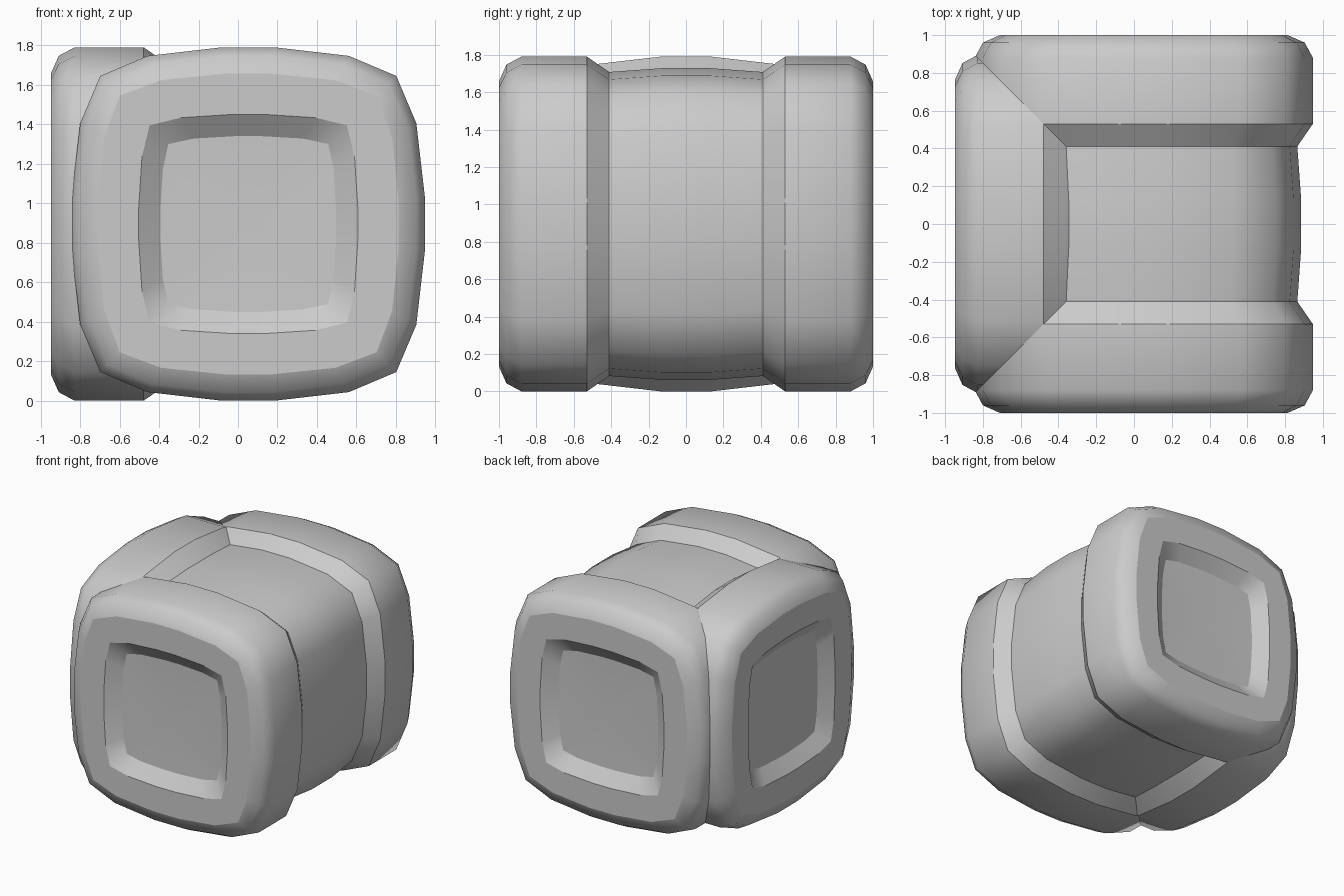
import bpy
import bmesh
from math import pi
from mathutils import Matrix

if "Cube" in bpy.data.objects:
    bpy.data.objects.remove(bpy.data.objects["Cube"], do_unlink=True)

grey = bpy.data.materials.new("plain grey")
grey.use_nodes = True
grey.diffuse_color = (0.6, 0.6, 0.6, 1)
grey.node_tree.nodes["Principled BSDF"].inputs["Base Color"].default_value = (0.6, 0.6, 0.6, 1)

CENTRE = Matrix.Translation((0.052, 0, 0.895))


def section(half, corner):
    """Rounded square outline: half width and corner position."""
    q = [(half, -0.15 * half), (half, 0.15 * half),
         (0.7 * half + 0.3 * corner, 0.68 * corner), (corner, corner),
         (0.68 * corner, 0.7 * half + 0.3 * corner)]
    pts = []
    for _ in range(4):
        pts += q
        q = [(-v, u) for u, v in q]
    return pts


def loft(name, rings, turn, apex=None):
    """Skin rings of (depth, half, corner, sharp) running along -y, then turn about z."""
    bm = bmesh.new()
    loops = []
    for depth, half, corner, _ in rings:
        loops.append([bm.verts.new((u, -depth, v)) for u, v in section(half, corner)])
    n = len(loops[0])
    for a, b in zip(loops, loops[1:]):
        for i in range(n):
            j = (i + 1) % n
            bm.faces.new((a[i], a[j], b[j], b[i]))
    bm.faces.new(loops[0])
    if apex is None:
        bm.faces.new(loops[-1])
    else:
        tip = bm.verts.new((0, -apex, 0))
        for i in range(n):
            bm.faces.new((loops[-1][i], loops[-1][(i + 1) % n], tip))
    for f in bm.faces:
        f.smooth = True
    for loop, ring in zip(loops, rings):
        if ring[3]:
            for i in range(n):
                bm.edges.get((loop[i], loop[(i + 1) % n])).smooth = False
    bmesh.ops.recalc_face_normals(bm, faces=bm.faces)
    bm.transform(CENTRE @ Matrix.Rotation(turn, 4, "Z"))
    mesh = bpy.data.meshes.new(name)
    bm.to_mesh(mesh)
    bm.free()
    mesh.materials.append(grey)
    obj = bpy.data.objects.new(name, mesh)
    bpy.context.collection.objects.link(obj)
    return obj


# End cap: neck slope, flat collar, rounded rim, flat face, dished recess
cap = [(0.38, 0.79, 0.66, True), (0.41, 0.812, 0.68, True),
       (0.53, 0.895, 0.75, True), (0.88, 0.895, 0.75, False),
       (0.96, 0.852, 0.712, False), (1.0, 0.762, 0.65, True),
       (1.0, 0.555, 0.5, True), (0.92, 0.445, 0.405, True)]
for name, turn in (("front_cap", 0), ("right_cap", -pi / 2), ("back_cap", pi)):
    loft(name, cap, turn, apex=0.905)

# Pipe body, swelling slightly in the middle
body = [(-0.42, 0.812, 0.68, True), (-0.13, 0.833, 0.7, False),
        (0.13, 0.833, 0.7, False), (0.42, 0.812, 0.68, True)]
loft("pipe_body", body, 0)
